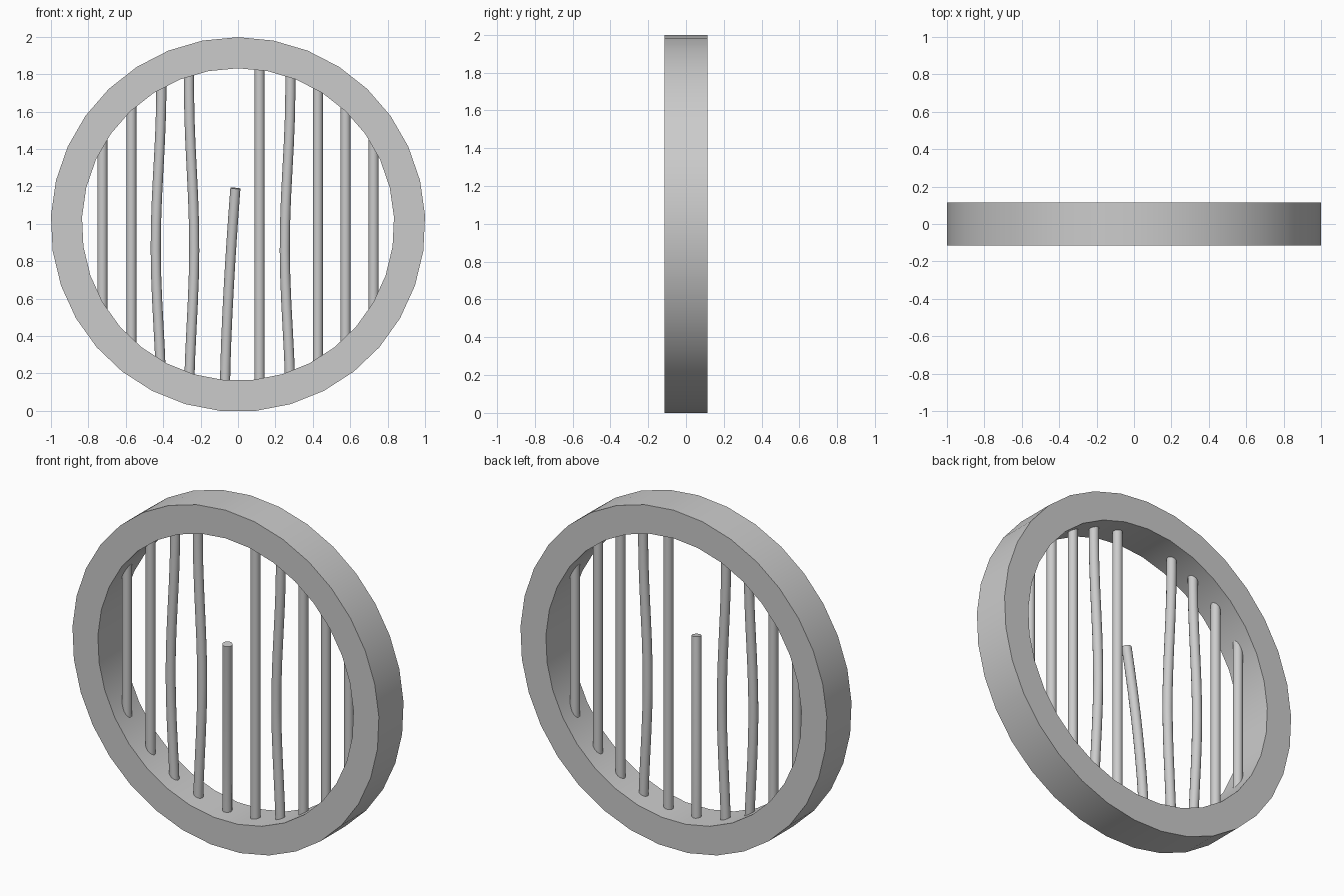
import bpy, bmesh, math
from mathutils import Vector

if "Cube" in bpy.data.objects:
    bpy.data.objects.remove(bpy.data.objects["Cube"])

N = 33                                   # sides of the ring
R_OUT = 1.0 / math.cos(math.pi / (2 * N))
R_IN = 0.835
DEPTH = 0.115
CZ = R_OUT * math.cos(math.pi / N)       # flat bottom side rests on z = 0
BAR_R = 0.027


def finish(name, bm):
    bmesh.ops.recalc_face_normals(bm, faces=bm.faces[:])
    me = bpy.data.meshes.new(name)
    bm.to_mesh(me)
    bm.free()
    ob = bpy.data.objects.new(name, me)
    bpy.context.collection.objects.link(ob)
    bpy.ops.object.select_all(action='DESELECT')
    ob.select_set(True)
    bpy.context.view_layer.objects.active = ob
    bpy.ops.object.shade_smooth_by_angle(angle=math.radians(35))
    return ob


# Ring frame: rectangular section turned around the y axis
bm = bmesh.new()
section = [(R_OUT, -DEPTH), (R_OUT, DEPTH), (R_IN, DEPTH), (R_IN, -DEPTH)]
loops = []
for i in range(N):
    a = math.tau * i / N
    loops.append([bm.verts.new((r * math.sin(a), y, CZ + r * math.cos(a))) for r, y in section])
for i in range(N):
    p, q = loops[i], loops[(i + 1) % N]
    for k in range(4):
        m = (k + 1) % 4
        bm.faces.new((p[k], p[m], q[m], q[k]))
finish("ring_frame", bm)


def bar(name, path, sides=16):
    """Round rod swept along a near-vertical path, tilted to follow it."""
    bm = bmesh.new()
    rings = []
    for i, p in enumerate(path):
        t = (path[min(i + 1, len(path) - 1)] - path[max(i - 1, 0)]).normalized()
        u = Vector((0, 1, 0)).cross(t).normalized()
        v = t.cross(u)
        rings.append([bm.verts.new(p + BAR_R * (u * math.cos(math.tau * k / sides)
                                                + v * math.sin(math.tau * k / sides)))
                      for k in range(sides)])
    for p, q in zip(rings, rings[1:]):
        for k in range(sides):
            m = (k + 1) % sides
            bm.faces.new((p[k], p[m], q[m], q[k]))
    bm.faces.new(rings[0])
    bm.faces.new(rings[-1])
    return finish(name, bm)


# Full bars: x position and sideways bow at mid height
full_bars = [(-0.725, 0), (-0.57, 0), (-0.41, -0.03), (-0.262, 0.028), (0.115, 0),
             (0.28, -0.03), (0.427, 0), (0.575, 0), (0.725, 0)]
for n, (x, bow) in enumerate(full_bars):
    half = math.sqrt(0.9 ** 2 - x * x)   # ends buried in the frame
    steps = 12 if bow else 1
    path = []
    for i in range(steps + 1):
        s = 2 * i / steps - 1
        z = s * half
        f = 0.5 + 0.5 * math.cos(math.pi * max(-1, min(1, (z + 0.12) / 0.85)))
        path.append(Vector((x + bow * f, 0, CZ + z)))
    bar(f"bar_{n + 1}", path)

# Broken bar: snapped short and bent sideways and forward
path = []
for i in range(9):
    s = i / 8
    f = s ** 1.5
    path.append(Vector((-0.07 + 0.056 * f, -0.078 * f, 0.1 + 1.09 * s)))
bar("broken_bar", path)
